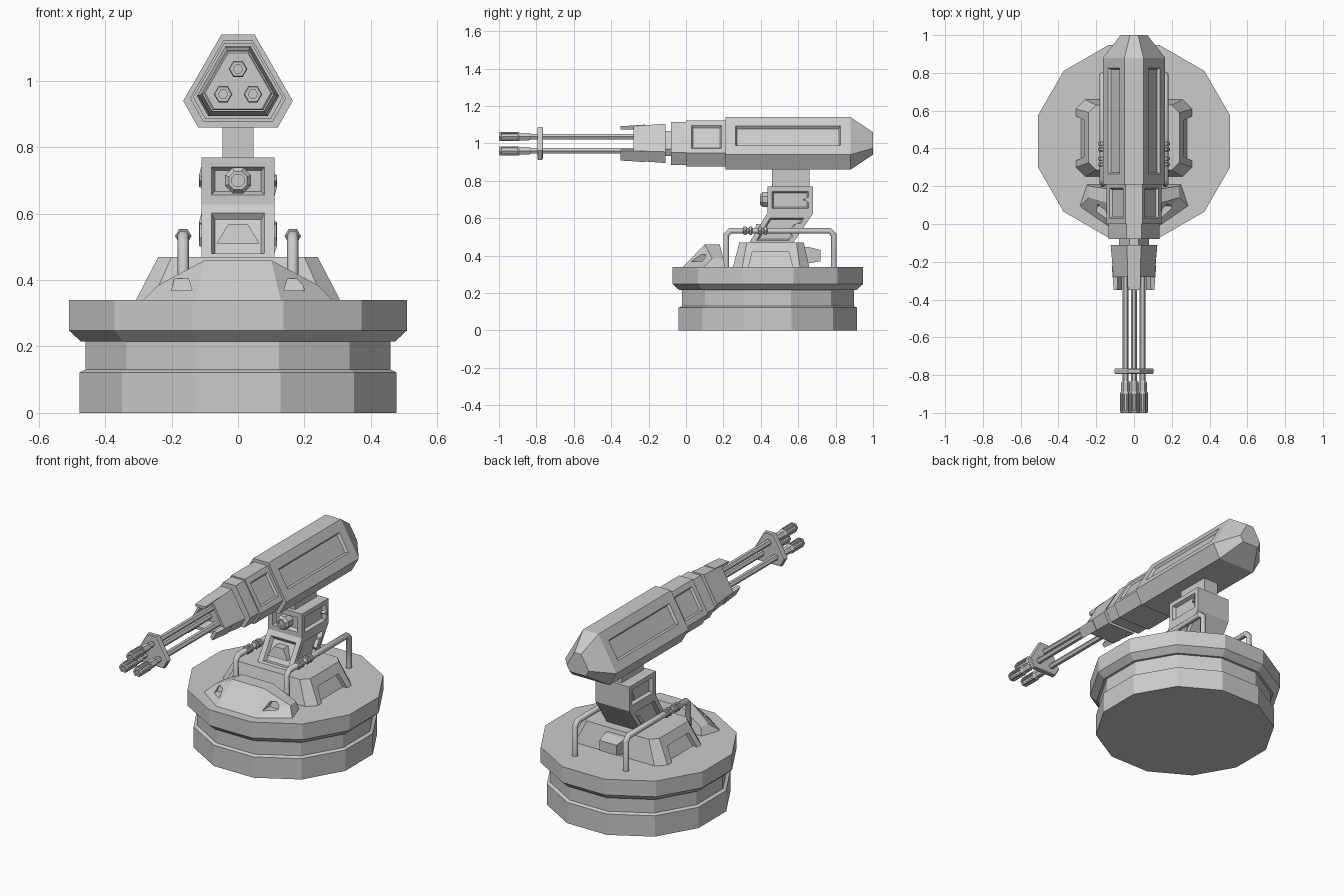
import bpy, bmesh
from math import cos, sin, pi
from mathutils import Vector

if "Cube" in bpy.data.objects:
    bpy.data.objects.remove(bpy.data.objects["Cube"])


def loft(name, rings):
    """Skin equal-length point rings, cap both ends."""
    bm = bmesh.new()
    vs = [[bm.verts.new(p) for p in r] for r in rings]
    n = len(rings[0])
    for a, b in zip(vs, vs[1:]):
        for i in range(n):
            bm.faces.new((a[i], a[(i + 1) % n], b[(i + 1) % n], b[i]))
    bm.faces.new(vs[0])
    bm.faces.new(vs[-1])
    bmesh.ops.recalc_face_normals(bm, faces=bm.faces)
    me = bpy.data.meshes.new(name)
    bm.to_mesh(me)
    bm.free()
    ob = bpy.data.objects.new(name, me)
    bpy.context.collection.objects.link(ob)
    return ob


def panel(ob, test, margin, depth, lip=0.008):
    """Sink a framed panel into every face that passes test(normal, centre)."""
    bm = bmesh.new()
    bm.from_mesh(ob.data)
    bm.normal_update()
    fs = [f for f in bm.faces if test(f.normal, f.calc_center_median())]
    bmesh.ops.inset_individual(bm, faces=fs, thickness=margin, use_even_offset=True)
    bmesh.ops.inset_individual(bm, faces=fs, thickness=lip, depth=-depth, use_even_offset=True)
    bm.to_mesh(ob.data)
    bm.free()


def cut(ob, cutter):
    m = ob.modifiers.new("cut", 'BOOLEAN')
    m.operation, m.solver, m.object = 'DIFFERENCE', 'EXACT', cutter
    bpy.context.view_layer.objects.active = ob
    bpy.ops.object.modifier_apply(modifier=m.name)
    bpy.data.objects.remove(cutter, do_unlink=True)


def rect(x0, x1, y0, y1, z):
    return [(x0, y0, z), (x1, y0, z), (x1, y1, z), (x0, y1, z)]


def octo(x, y0, y1, c, z):
    return [(-x, y0 + c, z), (-x + c, y0, z), (x - c, y0, z), (x, y0 + c, z),
            (x, y1 - c, z), (x - c, y1, z), (-x + c, y1, z), (-x, y1 - c, z)]


def ngon_z(r, z, n=12, cy=0.4375):
    return [(r * cos(2 * pi * (i + .5) / n), cy + r * sin(2 * pi * (i + .5) / n), z) for i in range(n)]


def tube_y(name, cx, cz, prof, n=6):
    off = pi / 8 if n == 8 else 0
    return loft(name, [[(cx + r * cos(2 * pi * i / n + off), y, cz + r * sin(2 * pi * i / n + off))
                        for i in range(n)] for r, y in prof])


# Gun cross-section: triangle with blunted corners, scaled about z = 1
HEX = [(-.05, .14), (.05, .14), (.165, -.06), (.12, -.14), (-.12, -.14), (-.165, -.06)]


def hexa(s, y):
    return [(x * s, y, 1 + z * s) for x, z in HEX]


def gun_part(name, prof):
    return loft(name, [hexa(s, y) for s, y in prof])


# Twelve-sided turret base
loft("base", [ngon_z(r, z) for r, z in
              [(.494, 0), (.494, .122), (.476, .13), (.476, .215), (.49, .215),
               (.527, .248), (.527, .34)]])

# Platform with arched side openings
deck = loft("platform", [octo(.31, .25, .66, .05, .335), octo(.24, .285, .63, .04, .47)])
for s in (-1, 1):
    cut(deck, loft("opening_cutter", [rect(s * .28, s * .4, .335, .57, .34),
                                      rect(s * .237, s * .4, .355, .55, .42)]))
loft("rear_box", [[(x * w, y, z) for x, z in ((-1, a), (1, a), (1, b), (-1, b))]
                  for y, w, a, b in ((.60, .065, .35, .45), (.66, .065, .36, .445), (.72, .055, .37, .43))])

# Front armour wedge with two vision notches
end = [(.29, .09, .335), (.24, .14, .385), (.235, .2, .385), (.25, .21, .335)]
mid = [(.13, -.02, .335), (.1, .1, .46), (.1, .18, .46), (.13, .21, .335)]


def flip(r):
    return [(-x, y, z) for x, y, z in r]


armour = loft("front_armour", [flip(end), flip(mid), mid, end])
for s in (-1, 1):
    cut(armour, loft("notch_cutter", [rect(s * .138, s * .2, -.05, .095, .368),
                                      rect(s * .15, s * .192, -.05, .105, .405)]))

# Cranked neck with framed panels
neck = loft("neck", [rect(-.11, .11, .33, .565, .455), rect(-.11, .11, .435, .68, .627),
                     rect(-.11, .11, .435, .68, .77)])
panel(neck, lambda n, c: abs(n.x) > .9, .026, .02)
panel(neck, lambda n, c: n.y < -.5, .03, .02, .01)
loft("neck_top", [rect(-.047, .047, .46, .66, .75), rect(-.047, .047, .46, .66, .9)])
tube_y("neck_bolt", 0, .7, [(.042, .47), (.042, .41), (.03, .395), (.02, .395), (.02, .405)], 8)
loft("neck_scoop", [rect(-.065, .065, .365, .44, .51), rect(-.03, .03, .375, .46, .568)])

# Bent hand rails with clamp rings
for s in (-1, 1):
    cu = bpy.data.curves.new("rail", 'CURVE')
    cu.dimensions, cu.fill_mode = '3D', 'FULL'
    cu.bevel_depth, cu.bevel_resolution, cu.use_fill_caps = .018, 1, True
    path = [(.215, .335), (.215, .51), (.237, .533), (.768, .533), (.79, .51), (.79, .335)]
    sp = cu.splines.new('POLY')
    sp.points.add(len(path) - 1)
    for p, (y, z) in zip(sp.points, path):
        p.co = (s * .165, y, z, 1)
    rail = bpy.data.objects.new("rail", cu)
    bpy.context.collection.objects.link(rail)
    bpy.ops.object.select_all(action='DESELECT')
    rail.select_set(True)
    bpy.context.view_layer.objects.active = rail
    bpy.ops.object.convert(target='MESH')
    for y in (.305, .335, .385, .415):
        tube_y("rail_clamp", s * .165, .533, [(.02, y), (.025, y + .004), (.025, y + .016), (.02, y + .02)])


# Gun housing: tapered rear, long panels, stepped front
def slanted(n, c):
    return abs(n.x) > .8 and n.z > .3


body = gun_part("gun_body", [(.43, 1.0), (1, .88), (1, .21)])
panel(body, lambda n, c: slanted(n, c) and c.y < .8, .055, .015)
breech = gun_part("gun_breech", [(.875, .22), (.875, 0)])
panel(breech, slanted, .03, .012)
gun_part("gun_collar", [(.87, .01), (.82, 0), (.82, -.08)])
gun_part("gun_joint", [(.48, -.07), (.48, -.12)])
gun_part("gun_shroud", [(.75, -.11), (.66, -.28), (.54, -.28), (.48, -.2)])

# Three corner fins on the shroud
for a, b in ((0, 1), (2, 3), (4, 5)):
    def fin_ring(y, so, si):
        o, i = hexa(so, y), hexa(si, y)
        return [o[a], o[b], i[b], i[a]]
    loft("shroud_fin", [fin_ring(-.22, .715, .53), fin_ring(-.29, .68, .53), fin_ring(-.35, .655, .54)])

# Three barrels, muzzles and their clamp plate
gun_part("barrel_clamp", [(.6, -.765), (.63, -.77), (.63, -.79), (.6, -.795)])
for x, z in ((0, 1.036), (-.045, .96), (.045, .96)):
    tube_y("barrel", x, z, [(.017, -.19), (.017, -.85)])
    tube_y("muzzle_collar", x, z, [(.018, -.83), (.023, -.84), (.023, -.9)])
    mz = tube_y("muzzle", x, z, [(.022, -.885), (.028, -.893), (.028, -.995), (.025, -1.0),
                                 (.014, -1.0), (.014, -.95)])
    panel(mz, lambda n, c: abs(n.y) < .1 and (Vector((c.x - x, c.z - z)).length > .02), .006, .005, .002)
